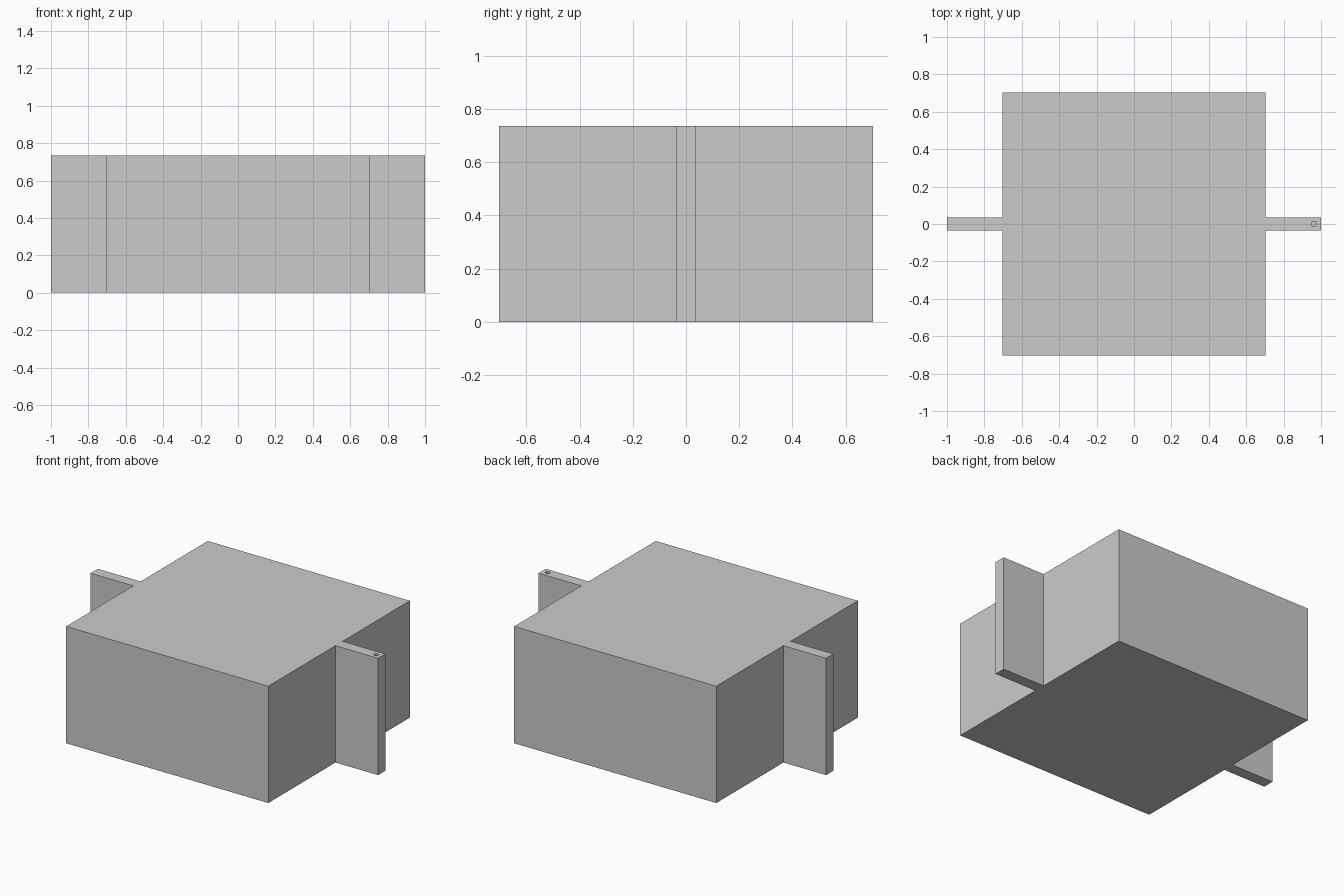
import bpy, bmesh

if "Cube" in bpy.data.objects:
    bpy.data.objects.remove(bpy.data.objects["Cube"])

B, F, H = 0.703, 0.036, 0.735   # body half width, fin half thickness, height

# Plan outline of the block with a thin fin on the left and right
half = [(-1, -F), (-B, -F), (-B, -B), (B, -B), (B, -F), (1, -F)]
outline = half + [(-x, -y) for x, y in half]

bm = bmesh.new()
base = bm.faces.new([bm.verts.new((x, y, 0)) for x, y in outline])
ext = bmesh.ops.extrude_face_region(bm, geom=[base])
top = [v for v in ext["geom"] if isinstance(v, bmesh.types.BMVert)]
bmesh.ops.translate(bm, vec=(0, 0, H), verts=top)
bmesh.ops.recalc_face_normals(bm, faces=bm.faces)
mesh = bpy.data.meshes.new("finned_block")
bm.to_mesh(mesh)
bm.free()
block = bpy.data.objects.new("finned_block", mesh)
bpy.context.collection.objects.link(block)

# Small blind hole in the top of the right fin
bpy.ops.mesh.primitive_cylinder_add(vertices=16, radius=0.014, depth=0.06,
                                    location=(0.962, 0, H))
cutter = bpy.context.object
cutter.name = "hole_cutter"
cutter.hide_render = True
cutter.display_type = 'WIRE'
cut = block.modifiers.new("hole", 'BOOLEAN')
cut.operation = 'DIFFERENCE'
cut.solver = 'EXACT'
cut.object = cutter
